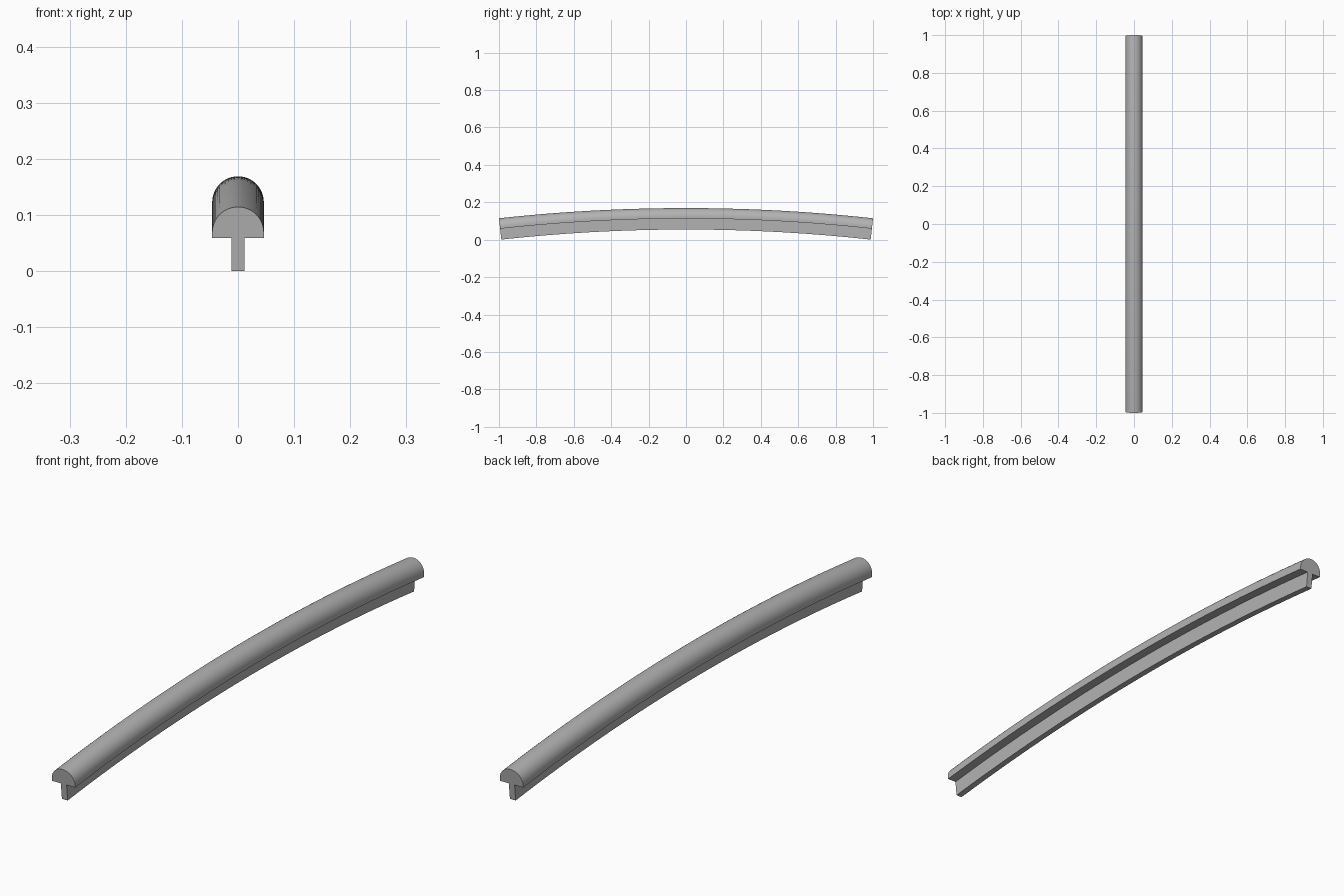
import bpy, bmesh, math

if "Cube" in bpy.data.objects:
    bpy.data.objects.remove(bpy.data.objects["Cube"])

# Rail dimensions
TOP, HALF_W, STEM_W = 0.169, 0.046, 0.0115
FLANGE, DEPTH = 0.056, 0.1145      # crown to flange underside, crown to stem foot
SAG = 0.0545                       # drop of the crown at each end
R = (1 + SAG ** 2) / (2 * SAG)     # bend radius of the crown line
END = math.asin(1 / R)
ARC_STEPS, LENGTH_STEPS = 24, 48

# Cross-section: domed cap over a narrow stem, (x, height relative to crown)
profile = [(HALF_W * math.cos(math.pi * i / ARC_STEPS),
            HALF_W * math.sin(math.pi * i / ARC_STEPS) - HALF_W)
           for i in range(ARC_STEPS + 1)]
profile += [(-HALF_W, -FLANGE), (-STEM_W, -FLANGE), (-STEM_W, -DEPTH),
            (STEM_W, -DEPTH), (STEM_W, -FLANGE), (HALF_W, -FLANGE)]

# Sweep the cross-section along the shallow arch
bm = bmesh.new()
rings = []
for j in range(LENGTH_STEPS + 1):
    a = END * (2 * j / LENGTH_STEPS - 1)
    rings.append([bm.verts.new((x, (R + h) * math.sin(a),
                                TOP - R + (R + h) * math.cos(a)))
                  for x, h in profile])
n = len(profile)
for r0, r1 in zip(rings, rings[1:]):
    for i in range(n):
        k = (i + 1) % n
        bm.faces.new((r0[i], r0[k], r1[k], r1[i]))

# Flat end caps
bm.faces.new(rings[0])
bm.faces.new(rings[-1])
bmesh.ops.recalc_face_normals(bm, faces=bm.faces[:])

mesh = bpy.data.meshes.new("curved_rail")
bm.to_mesh(mesh)
bm.free()
rail = bpy.data.objects.new("curved_rail", mesh)
bpy.context.collection.objects.link(rail)

grey = bpy.data.materials.new("mid_grey")
grey.diffuse_color = (0.45, 0.45, 0.45, 1)
grey.use_nodes = True
grey.node_tree.nodes["Principled BSDF"].inputs["Base Color"].default_value = grey.diffuse_color
mesh.materials.append(grey)

# Smooth dome with sharp corners
bpy.context.view_layer.objects.active = rail
rail.select_set(True)
bpy.ops.object.shade_smooth_by_angle(angle=math.radians(30))
